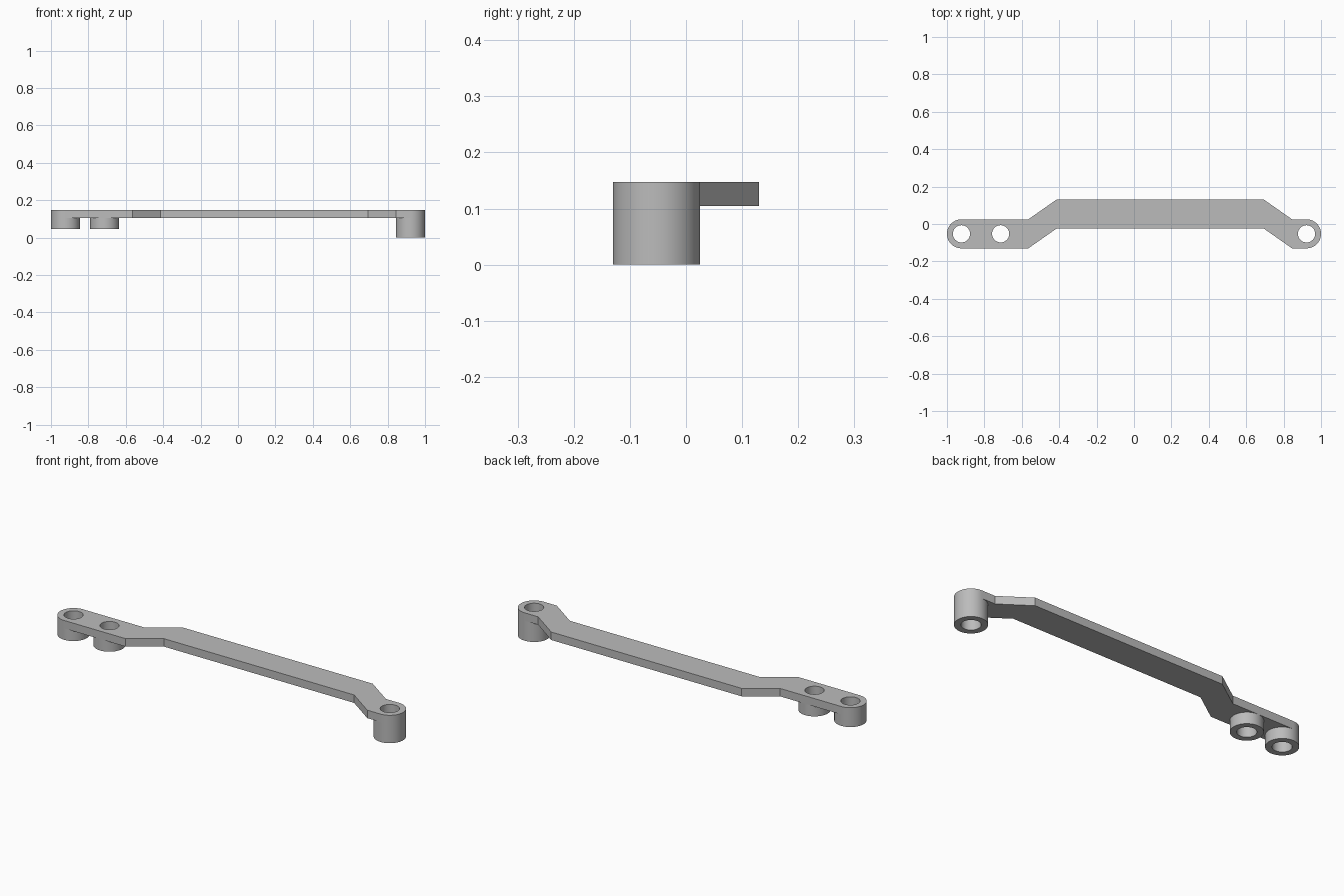
import bpy
import bmesh
from math import cos, sin, pi, radians

cube = bpy.data.objects.get("Cube")
if cube:
    bpy.data.objects.remove(cube, do_unlink=True)

# Main dimensions
R, HOLE = 0.0775, 0.046
ARM_Y, BAR_Y = -0.0525, 0.0525
PLATE_LOW, TOP = 0.105, 0.147
END_X, INNER_X = 0.9225, -0.713
SEGMENTS = 64

grey = bpy.data.materials.new("plain grey")
grey.use_nodes = True
grey.diffuse_color = (0.5, 0.5, 0.5, 1)
grey.node_tree.nodes["Principled BSDF"].inputs["Base Color"].default_value = (0.5, 0.5, 0.5, 1)


def arc(x, radius, start=0, sweep=2 * pi, closed=True):
    """Points on an arc around a boss centre."""
    n = SEGMENTS if closed else SEGMENTS // 2
    count = n if closed else n + 1
    return [(x + radius * cos(start + sweep * i / n),
             ARM_Y + radius * sin(start + sweep * i / n)) for i in range(count)]


def extrude_outline(name, loops, low, high):
    """Solid from a filled outline; loops after the first become holes."""
    curve = bpy.data.curves.new(name + "_outline", "CURVE")
    curve.dimensions = "2D"
    curve.fill_mode = "BOTH"
    curve.extrude = (high - low) / 2
    for loop in loops:
        spline = curve.splines.new("POLY")
        spline.points.add(len(loop) - 1)
        for point, (x, y) in zip(spline.points, loop):
            point.co = (x, y, 0, 1)
        spline.use_cyclic_u = True
    helper = bpy.data.objects.new(name + "_outline", curve)
    bpy.context.collection.objects.link(helper)
    graph = bpy.context.evaluated_depsgraph_get()
    mesh = bpy.data.meshes.new_from_object(helper.evaluated_get(graph))
    bpy.data.objects.remove(helper, do_unlink=True)
    bpy.data.curves.remove(curve)

    # Weld the caps to the walls and lift to the final height
    bm = bmesh.new()
    bm.from_mesh(mesh)
    bmesh.ops.remove_doubles(bm, verts=bm.verts, dist=0.0001)
    bmesh.ops.translate(bm, verts=bm.verts, vec=(0, 0, (low + high) / 2))
    bmesh.ops.recalc_face_normals(bm, faces=bm.faces)
    bm.to_mesh(mesh)
    bm.free()
    mesh.name = name
    mesh.materials.clear()
    mesh.materials.append(grey)

    obj = bpy.data.objects.new(name, mesh)
    bpy.context.collection.objects.link(obj)
    bpy.ops.object.select_all(action="DESELECT")
    obj.select_set(True)
    bpy.context.view_layer.objects.active = obj
    bpy.ops.object.shade_smooth_by_angle(angle=radians(30))
    return obj


# Cranked plate with rounded ends and three through holes
outline = arc(-END_X, R, pi / 2, pi, closed=False)
outline += [(-0.565, ARM_Y - R), (-0.415, BAR_Y - R), (0.695, BAR_Y - R), (0.845, ARM_Y - R)]
outline += arc(END_X, R, -pi / 2, pi, closed=False)
outline += [(0.845, ARM_Y + R), (0.695, BAR_Y + R), (-0.415, BAR_Y + R), (-0.565, ARM_Y + R)]
holes = [arc(x, HOLE) for x in (-END_X, INNER_X, END_X)]
extrude_outline("cranked_plate", [outline] + holes, PLATE_LOW, TOP)

# Hollow spacers under the holes
for name, x, low in (("right_end_spacer", -END_X, 0.045),
                     ("right_inner_spacer", INNER_X, 0.045),
                     ("left_end_spacer", END_X, 0)):
    extrude_outline(name, [arc(x, R), arc(x, HOLE)], low, PLATE_LOW)
